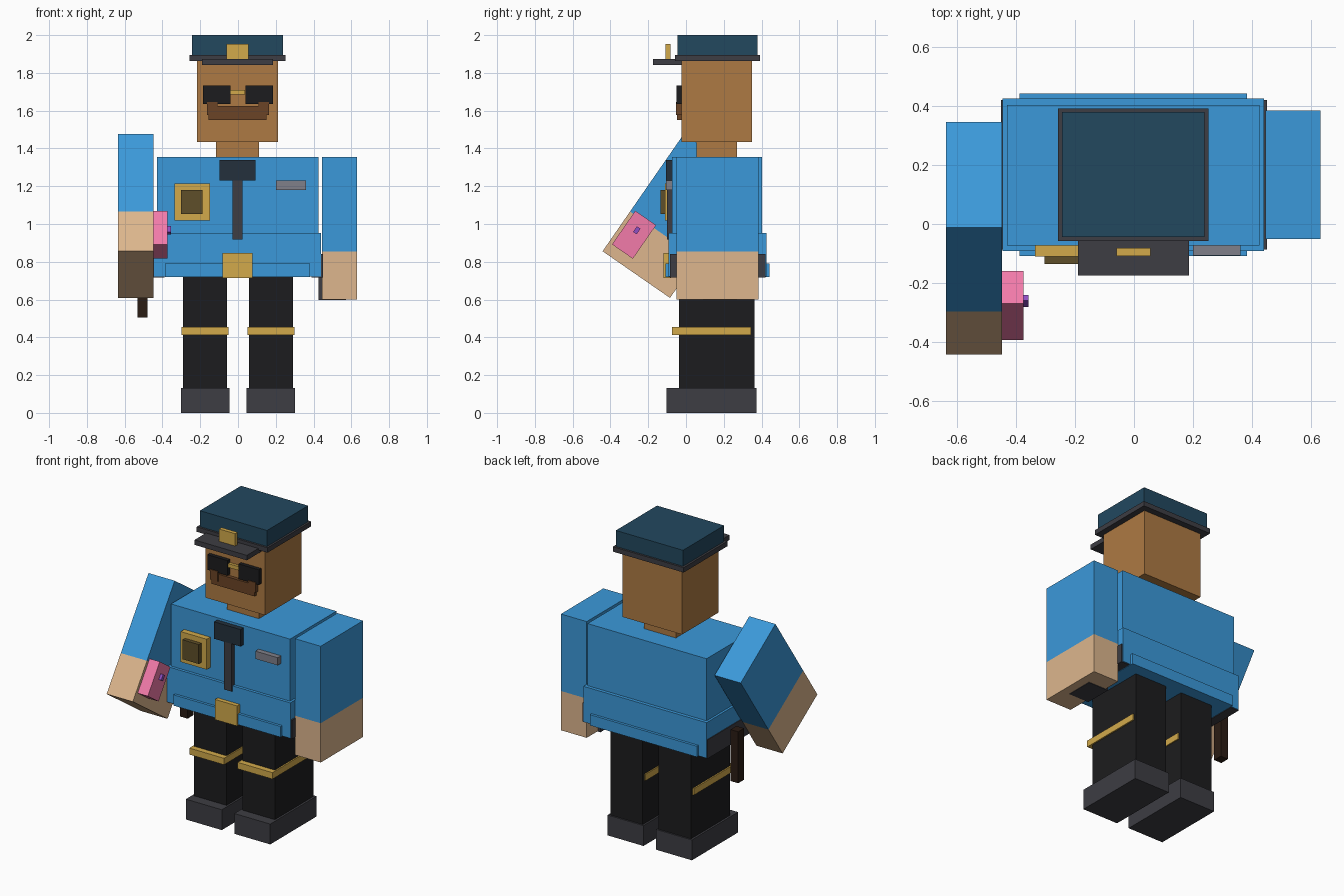
import bpy
from math import radians
from mathutils import Matrix, Vector

if "Cube" in bpy.data.objects:
    bpy.data.objects.remove(bpy.data.objects["Cube"])

COLOURS = {
    "blue": "3B99DA", "navy": "22485F", "black": "1C1C1E", "charcoal": "3D3D43",
    "head_skin": "AE7A43", "hand_skin": "DDB68D", "gold": "D2AA4B", "bronze": "5F4F29",
    "brown": "6B4426", "silver": "80808A", "pink": "F27BAA", "purple": "8F4FC4",
    "tie": "24303C", "dark_brown": "2A1C14",
}


def linear(c):
    return c / 12.92 if c <= 0.04045 else ((c + 0.055) / 1.055) ** 2.4


MATS = {}
for key, code in COLOURS.items():
    m = bpy.data.materials.new(key)
    rgb = [linear(int(code[i:i + 2], 16) / 255) for i in (0, 2, 4)]
    m.diffuse_color = (*rgb, 1)
    m.use_nodes = True
    m.node_tree.nodes["Principled BSDF"].inputs["Base Color"].default_value = m.diffuse_color
    MATS[key] = m


def box(name, colour, x, y, z, matrix=None):
    """Box from (min, max) ranges, optionally moved by a matrix."""
    bpy.ops.mesh.primitive_cube_add(size=1)
    o = bpy.context.object
    o.name = name
    size = [r[1] - r[0] for r in (x, y, z)]
    mid = Vector([(r[0] + r[1]) / 2 for r in (x, y, z)])
    o.data.transform(Matrix.Translation(mid) @ Matrix.Diagonal((*size, 1)))
    if matrix:
        o.data.transform(matrix)
    o.data.materials.append(MATS[colour])
    return o


def pair(name, colour, x, y, z):
    """The same box on both sides of the body."""
    box(name + "_left", colour, x, y, z)
    box(name + "_right", colour, (-x[1], -x[0]), y, z)


# Legs, shoes and knee bands
pair("leg", "black", (0.057, 0.29), (-0.036, 0.363), (0.12, 0.73))
pair("shoe", "charcoal", (0.045, 0.303), (-0.102, 0.372), (0, 0.132))
pair("knee_band", "gold", (0.049, 0.299), (-0.073, 0.345), (0.412, 0.454))

# Torso, waist and belt
box("chest", "blue", (-0.43, 0.425), (-0.073, 0.403), (0.85, 1.355))
box("waist", "blue", (-0.445, 0.44), (-0.092, 0.425), (0.722, 0.952))
box("waist_band", "blue", (-0.387, 0.382), (-0.109, 0.442), (0.72, 0.79))
pair("hip_panel", "charcoal", (0.39, 0.45), (-0.086, 0.42), (0.718, 0.84))
box("buckle", "gold", (-0.082, 0.077), (-0.12, -0.08), (0.715, 0.846))

# Tools hanging at the hips
box("baton", "dark_brown", (-0.533, -0.478), (0.165, 0.225), (0.506, 0.84))
box("holster", "charcoal", (0.427, 0.572), (0.09, 0.27), (0.597, 0.84))

# Chest details
box("tie_knot", "tie", (-0.098, 0.092), (-0.105, -0.06), (1.23, 1.34))
box("tie_blade", "charcoal", (-0.03, 0.025), (-0.1, -0.06), (0.917, 1.235))
box("chest_badge", "gold", (-0.335, -0.148), (-0.11, -0.06), (1.018, 1.215))
box("badge_centre", "bronze", (-0.303, -0.187), (-0.136, -0.1), (1.054, 1.18))
box("name_plate", "silver", (0.2, 0.36), (-0.107, -0.06), (1.18, 1.23))

# Straight arm
box("left_sleeve", "blue", (0.445, 0.63), (-0.051, 0.384), (0.855, 1.355))
box("left_hand", "hand_skin", (0.445, 0.63), (-0.051, 0.384), (0.6, 0.855))

# Raised arm, built about its centre then swung forward
swing = Matrix.Translation((0, -0.048, 1.043)) @ Matrix.Rotation(radians(-34.7), 4, 'X')
box("right_sleeve", "blue", (-0.635, -0.447), (-0.217, 0.217), (-0.122, 0.378), swing)
box("right_hand", "hand_skin", (-0.635, -0.447), (-0.217, 0.217), (-0.378, -0.122), swing)

# Treat pinned to the inside of the raised hand
hold = Matrix.Translation((0, -0.275, 0.943)) @ Matrix.Rotation(radians(-34.7), 4, 'X')
box("hand_item", "pink", (-0.46, -0.374), (-0.067, 0.067), (-0.108, 0.108), hold)
box("hand_item_button", "purple", (-0.38, -0.356), (-0.013, 0.01), (0.01, 0.046), hold)

# Head and face
box("neck", "head_skin", (-0.116, 0.112), (0.055, 0.27), (1.34, 1.45))
box("head", "head_skin", (-0.217, 0.213), (-0.025, 0.35), (1.435, 1.87))
pair("lens", "black", (0.04, 0.185), (-0.05, 0), (1.634, 1.732))
box("glasses_bridge", "gold", (-0.04, 0.036), (-0.043, 0), (1.685, 1.71))
box("moustache", "brown", (-0.157, 0.152), (-0.048, 0), (1.55, 1.625))
pair("moustache_tip", "brown", (0.108, 0.163), (-0.054, 0), (1.578, 1.645))

# Peaked cap
box("cap_band", "charcoal", (-0.257, 0.252), (-0.057, 0.391), (1.864, 1.896))
box("cap_crown", "navy", (-0.243, 0.239), (-0.044, 0.378), (1.89, 2.0))
box("cap_visor", "charcoal", (-0.19, 0.186), (-0.175, 0.0), (1.842, 1.874))
box("cap_badge", "gold", (-0.06, 0.055), (-0.108, -0.082), (1.872, 1.954))
